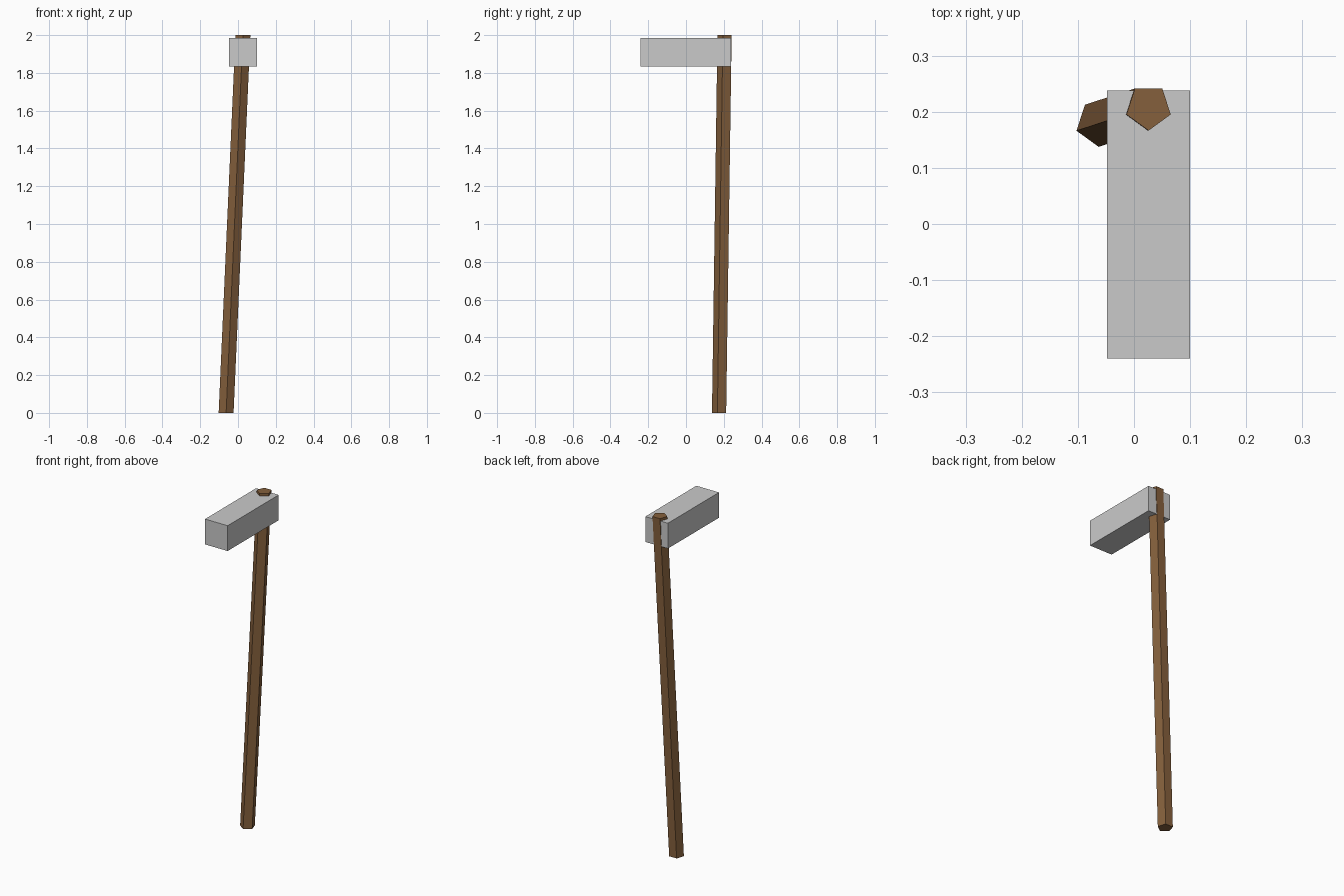
import bpy, bmesh, math
from mathutils import Matrix, Vector

if "Cube" in bpy.data.objects:
    bpy.data.objects.remove(bpy.data.objects["Cube"])


def material(name, color):
    m = bpy.data.materials.new(name)
    m.diffuse_color = (*color, 1)
    m.use_nodes = True
    m.node_tree.nodes["Principled BSDF"].inputs["Base Color"].default_value = m.diffuse_color
    return m


def finish(name, bm, mat):
    bmesh.ops.recalc_face_normals(bm, faces=bm.faces)
    mesh = bpy.data.meshes.new(name)
    bm.to_mesh(mesh)
    bm.free()
    mesh.materials.append(mat)
    obj = bpy.data.objects.new(name, mesh)
    bpy.context.collection.objects.link(obj)
    return obj


wood = material("brown wood", (0.235, 0.117, 0.046))
steel = material("grey steel", (0.59, 0.59, 0.59))

# Handle: five-sided shaft leaning from its foot to its top
foot, top = Vector((-0.063, 0.179, 0)), Vector((0.026, 0.208, 2))
radius, sides = 0.0415, 5
bm = bmesh.new()
bmesh.ops.create_cone(bm, cap_ends=True, segments=sides,
                      radius1=radius, radius2=radius, depth=2)
# Put one corner of the pentagon toward the front
corner = bm.verts[:][0].co
turn = -math.pi / 2 - math.atan2(corner.y, corner.x)
bmesh.ops.rotate(bm, verts=bm.verts, matrix=Matrix.Rotation(turn, 3, 'Z'))
for v in bm.verts:
    end = top if v.co.z > 0 else foot
    v.co = Vector((v.co.x, v.co.y, 0)) + end
finish("handle", bm, wood)

# Head: plain block reaching forward from the shaft
low, high = Vector((-0.048, -0.24, 1.835)), Vector((0.1, 0.238, 1.985))
bm = bmesh.new()
bmesh.ops.create_cube(bm, size=1)
bmesh.ops.scale(bm, verts=bm.verts, vec=high - low)
bmesh.ops.translate(bm, verts=bm.verts, vec=(low + high) / 2)
finish("head_block", bm, steel)
